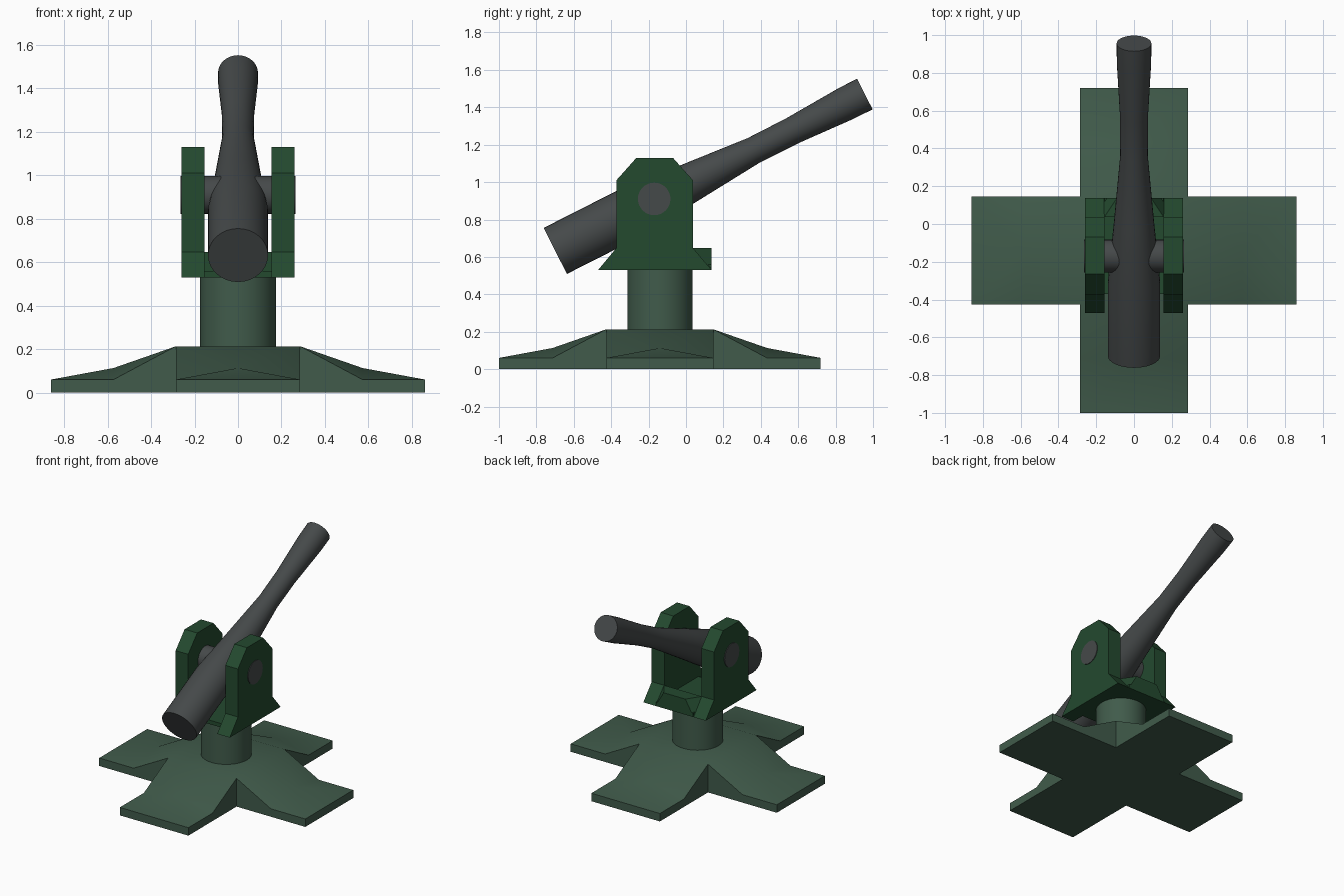
import bpy, bmesh, math
from mathutils import Vector, Matrix

if "Cube" in bpy.data.objects:
    bpy.data.objects.remove(bpy.data.objects["Cube"])

CY = -0.14            # y of the pedestal axis
PIVOT = Vector((0, -0.17, 0.91))


def mat(name, rgb):
    m = bpy.data.materials.new(name)
    m.diffuse_color = (*rgb, 1)
    m.use_nodes = True
    m.node_tree.nodes["Principled BSDF"].inputs["Base Color"].default_value = m.diffuse_color
    return m


BASE = mat("grey_green", (0.052, 0.105, 0.070))
MOUNT = mat("deep_green", (0.017, 0.067, 0.028))
STEEL = mat("gunmetal", (0.060, 0.067, 0.068))


def finish(name, bm, material, smooth=None):
    bmesh.ops.remove_doubles(bm, verts=bm.verts, dist=1e-4)
    bmesh.ops.recalc_face_normals(bm, faces=bm.faces)
    me = bpy.data.meshes.new(name)
    bm.to_mesh(me)
    bm.free()
    ob = bpy.data.objects.new(name, me)
    bpy.context.collection.objects.link(ob)
    me.materials.append(material)
    if smooth:
        bpy.ops.object.select_all(action='DESELECT')
        ob.select_set(True)
        bpy.context.view_layer.objects.active = ob
        bpy.ops.object.shade_smooth_by_angle(angle=math.radians(smooth))
    return ob


def face(bm, pts):
    bm.faces.new([bm.verts.new(p) for p in pts])


def prism(bm, prof, x0, x1):
    """Extrude a (y, z) outline along x."""
    face(bm, [(x0, y, z) for y, z in prof])
    face(bm, [(x1, y, z) for y, z in prof])
    for a, b in zip(prof, prof[1:] + prof[:1]):
        face(bm, [(x0, *a), (x0, *b), (x1, *b), (x1, *a)])


def lathe(bm, prof, matrix, n=32):
    """Closed turned shape from (radius, height) points."""
    rings = [[bm.verts.new(matrix @ Vector((r * math.cos(2 * math.pi * i / n),
                                            r * math.sin(2 * math.pi * i / n), h)))
              for i in range(n)] for r, h in prof]
    for a, b in zip(rings, rings[1:]):
        for i in range(n):
            j = (i + 1) % n
            bm.faces.new((a[i], a[j], b[j], b[i]))
    bm.faces.new(rings[0])
    bm.faces.new(rings[-1])


# cross-shaped foot: raised centre with four sloping arms
bm = bmesh.new()
W, M, E = 0.286, 0.573, 0.86
LOW, MID, TOP = 0.06, 0.113, 0.213
for k in range(4):
    R = Matrix.Translation((0, CY, 0)) @ Matrix.Rotation(k * math.pi / 2, 4, 'Z')

    def put(*pts):
        face(bm, [R @ Vector(p) for p in pts])
    mid = (M, 0, MID)
    put((E, -W, LOW), (E, W, LOW), mid)
    put((W, W, TOP), (W, -W, TOP), mid)
    put((E, -W, 0), (E, W, 0), (E, W, LOW), (E, -W, LOW))
    put((W, -W, 0), (E, -W, 0), (E, W, 0), (W, W, 0))
    for s in (-W, W):
        put((E, s, LOW), (M, s, LOW), mid)
        put((M, s, LOW), (W, s, TOP), mid)
        put((W, s, 0), (E, s, 0), (E, s, LOW), (M, s, LOW), (W, s, TOP))
for z in (0, TOP):
    face(bm, [(-W, CY - W, z), (W, CY - W, z), (W, CY + W, z), (-W, CY + W, z)])
finish("cross_foot", bm, BASE, 30)

# pedestal column
bm = bmesh.new()
lathe(bm, [(0.174, 0.2), (0.174, 0.54)], Matrix.Translation((0, CY, 0)))
finish("pedestal_column", bm, BASE, 30)

# two cheek plates with flared feet
cheek = [(-0.47, 0.53), (0.137, 0.53), (0.037, 0.648), (0.037, 1.01), (-0.07, 1.13),
         (-0.265, 1.13), (-0.372, 1.01), (-0.372, 0.648)]
for name, s in (("left_cheek", -1), ("right_cheek", 1)):
    bm = bmesh.new()
    prism(bm, cheek, s * 0.155, s * 0.26)
    finish(name, bm, MOUNT)

# floor joining the cheeks
bm = bmesh.new()
prism(bm, [(-0.37, 0.53), (0.137, 0.53), (0.137, 0.56), (-0.37, 0.56)], -0.156, 0.156)
finish("cradle_floor", bm, MOUNT)

# rear brace between the cheeks
bm = bmesh.new()
for s in (-1, 1):
    for p in ((0.09, 0.137, 0.648), (0.157, 0.037, 0.648), (0.157, 0.037, 0.53),
              (0.16, 0.137, 0.53)):
        bm.verts.new((s * p[0], p[1], p[2]))
bmesh.ops.convex_hull(bm, input=bm.verts)
finish("rear_brace", bm, MOUNT)

# trunnion pin through both cheeks
bm = bmesh.new()
lathe(bm, [(0.087, -0.265), (0.087, 0.265)],
      Matrix.Translation(PIVOT) @ Matrix.Rotation(math.pi / 2, 4, 'Y'))
finish("trunnion_pin", bm, STEEL, 30)

# tapered barrel, aimed up towards +y
breech, muzzle = Vector((0, -0.699, 0.632)), Vector((0, 0.956, 1.471))
aim = (muzzle - breech).to_track_quat('Z', 'X').to_matrix().to_4x4()
bm = bmesh.new()
lathe(bm, [(0.138, 0), (0.138, 0.45), (0.106, 0.80), (0.073, 1.19), (0.074, 1.42),
           (0.091, 1.74), (0.092, (muzzle - breech).length)],
      Matrix.Translation(breech) @ aim)
finish("barrel", bm, STEEL, 30)
